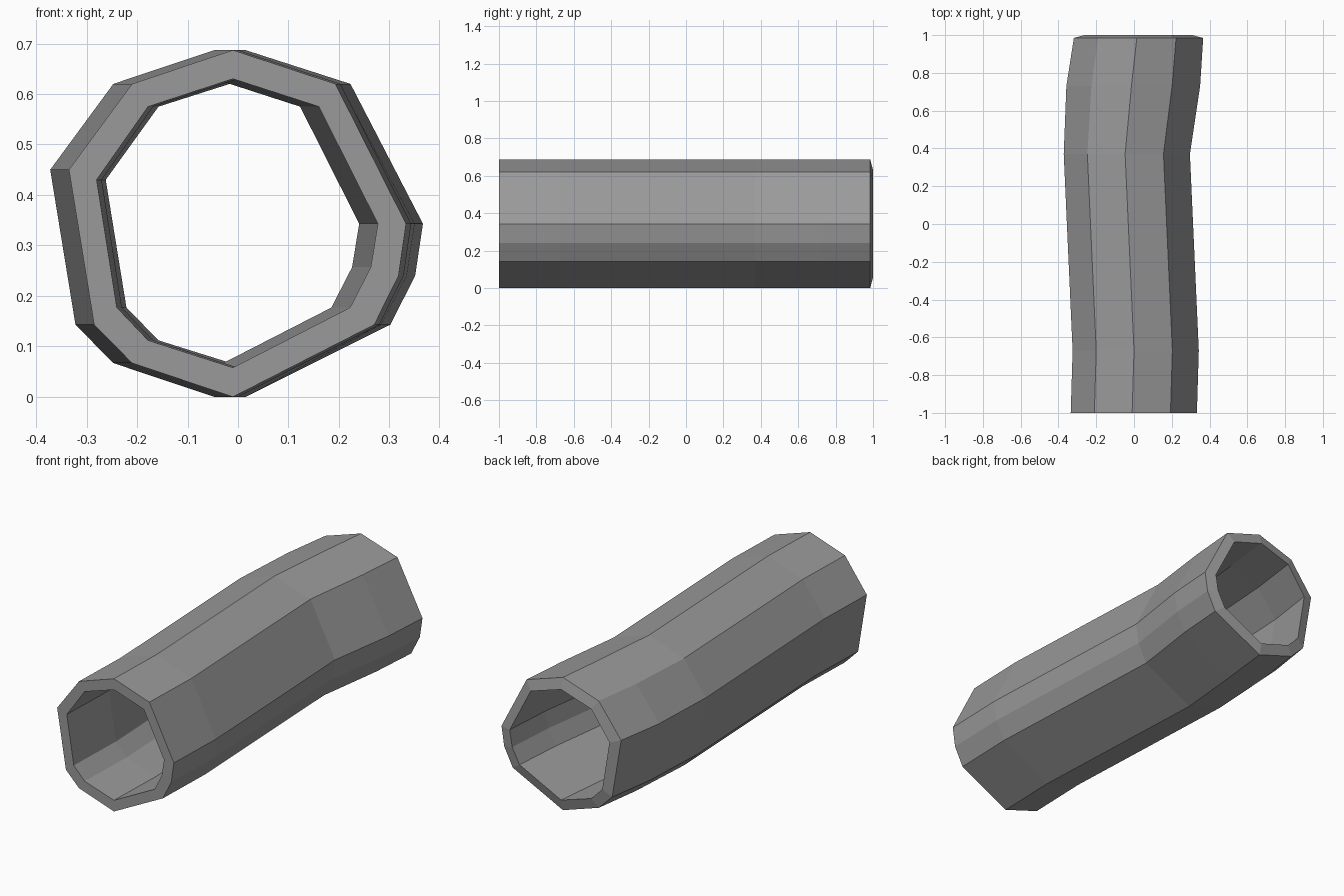
import bpy
import bmesh

cube = bpy.data.objects.get("Cube")
if cube:
    bpy.data.objects.remove(cube, do_unlink=True)

# Single flat grey
grey = bpy.data.materials.new("grey")
grey.use_nodes = True
colour = (0.32, 0.32, 0.32, 1)
grey.diffuse_color = colour
grey.node_tree.nodes["Principled BSDF"].inputs["Base Color"].default_value = colour

# Cross-section of the tube (x, z)
OUTER = [(-.01, .687), (.193, .62), (.333, .343), (.318, .24), (.27, .143),
         (-.01, 0), (-.21, .067), (-.285, .143), (-.335, .45), (-.21, .62)]
INNER = [(-.01, .63), (.16, .575), (.277, .343), (.263, .257), (.222, .177),
         (-.01, .058), (-.178, .112), (-.24, .177), (-.28, .43), (-.178, .575)]
# Stations along the bend: y, sideways shift, width factor
STATIONS = [(-1, 0, 1), (-.67, .01, 1), (.37, -.037, 1),
            (.73, -.003, 1.06), (.985, .025, 1.025)]

bm = bmesh.new()


def loft(profile, end_y):
    rings = []
    for i, (y, shift, wide) in enumerate(STATIONS):
        if i == len(STATIONS) - 1:
            y = end_y
        rings.append([bm.verts.new((x * wide + shift, y, z)) for x, z in profile])
    for a, b in zip(rings, rings[1:]):
        bridge(a, b)
    return rings


def bridge(a, b):
    n = len(a)
    for i in range(n):
        j = (i + 1) % n
        bm.faces.new((a[i], a[j], b[j], b[i]))


# Outer wall, inner wall and the two rims; the back rim slopes outward
outer = loft(OUTER, .985)
inner = loft(INNER, 1)
for end in (0, -1):
    bridge(outer[end], inner[end])
bmesh.ops.recalc_face_normals(bm, faces=bm.faces)

mesh = bpy.data.meshes.new("bent_tube")
bm.to_mesh(mesh)
bm.free()
mesh.materials.append(grey)
tube = bpy.data.objects.new("bent_tube", mesh)
bpy.context.collection.objects.link(tube)
